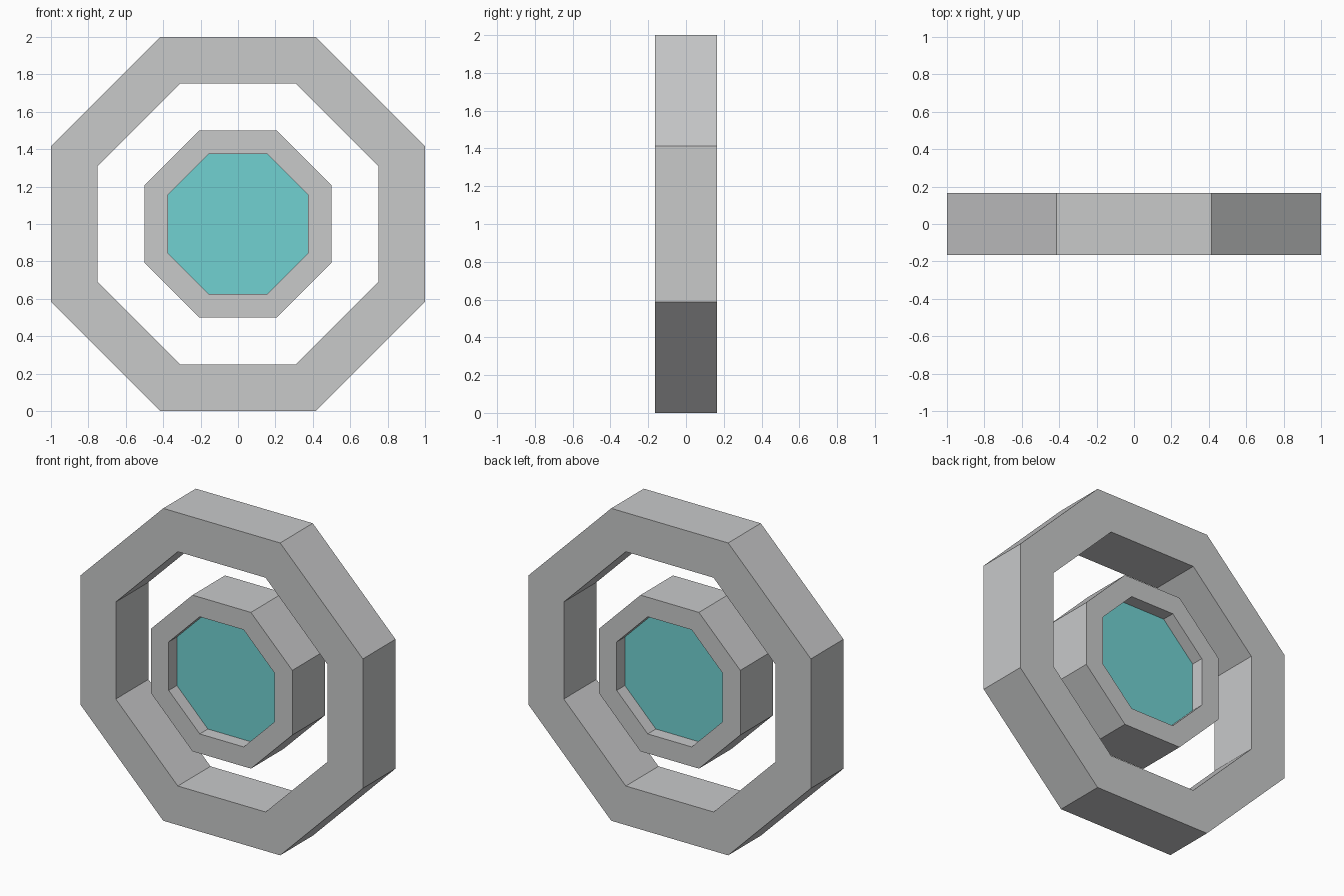
import bpy, bmesh, math

if "Cube" in bpy.data.objects:
    bpy.data.objects.remove(bpy.data.objects["Cube"])

DEPTH = 0.33   # ring thickness along y
CZ = 1.0       # height of the common centre


def material(name, rgb):
    m = bpy.data.materials.new(name)
    m.diffuse_color = (*rgb, 1.0)
    m.use_nodes = True
    m.node_tree.nodes["Principled BSDF"].inputs["Base Color"].default_value = m.diffuse_color
    return m


grey = material("light_grey", (0.58, 0.585, 0.59))
teal = material("teal", (0.165, 0.64, 0.64))


def octagon(bm, apothem, y):
    """Eight verts in the XZ plane with flat top, bottom and sides."""
    r = apothem / math.cos(math.pi / 8)
    angles = [math.pi / 8 + i * math.pi / 4 for i in range(8)]
    return [bm.verts.new((r * math.cos(a), y, r * math.sin(a))) for a in angles]


def add_object(name, bm, mat):
    bmesh.ops.recalc_face_normals(bm, faces=bm.faces)
    mesh = bpy.data.meshes.new(name)
    bm.to_mesh(mesh)
    bm.free()
    mesh.materials.append(mat)
    ob = bpy.data.objects.new(name, mesh)
    ob.location.z = CZ
    bpy.context.collection.objects.link(ob)


def ring(name, outer, inner, depth, mat):
    bm = bmesh.new()
    h = depth / 2
    # rectangular cross-section swept around the octagon
    loops = [octagon(bm, a, y) for a, y in
             ((outer, -h), (outer, h), (inner, h), (inner, -h))]
    for k in range(4):
        a, b = loops[k], loops[(k + 1) % 4]
        for i in range(8):
            j = (i + 1) % 8
            bm.faces.new((a[i], a[j], b[j], b[i]))
    add_object(name, bm, mat)


def disc(name, apothem, depth, mat):
    bm = bmesh.new()
    front, back = octagon(bm, apothem, -depth / 2), octagon(bm, apothem, depth / 2)
    bm.faces.new(front)
    bm.faces.new(back)
    for i in range(8):
        j = (i + 1) % 8
        bm.faces.new((front[i], front[j], back[j], back[i]))
    add_object(name, bm, mat)


# Two concentric rings and the recessed centre panel
ring("outer_ring", 1.0, 0.75, DEPTH, grey)
ring("inner_ring", 0.5, 0.375, DEPTH, grey)
disc("centre_panel", 0.375, DEPTH / 2, teal)
